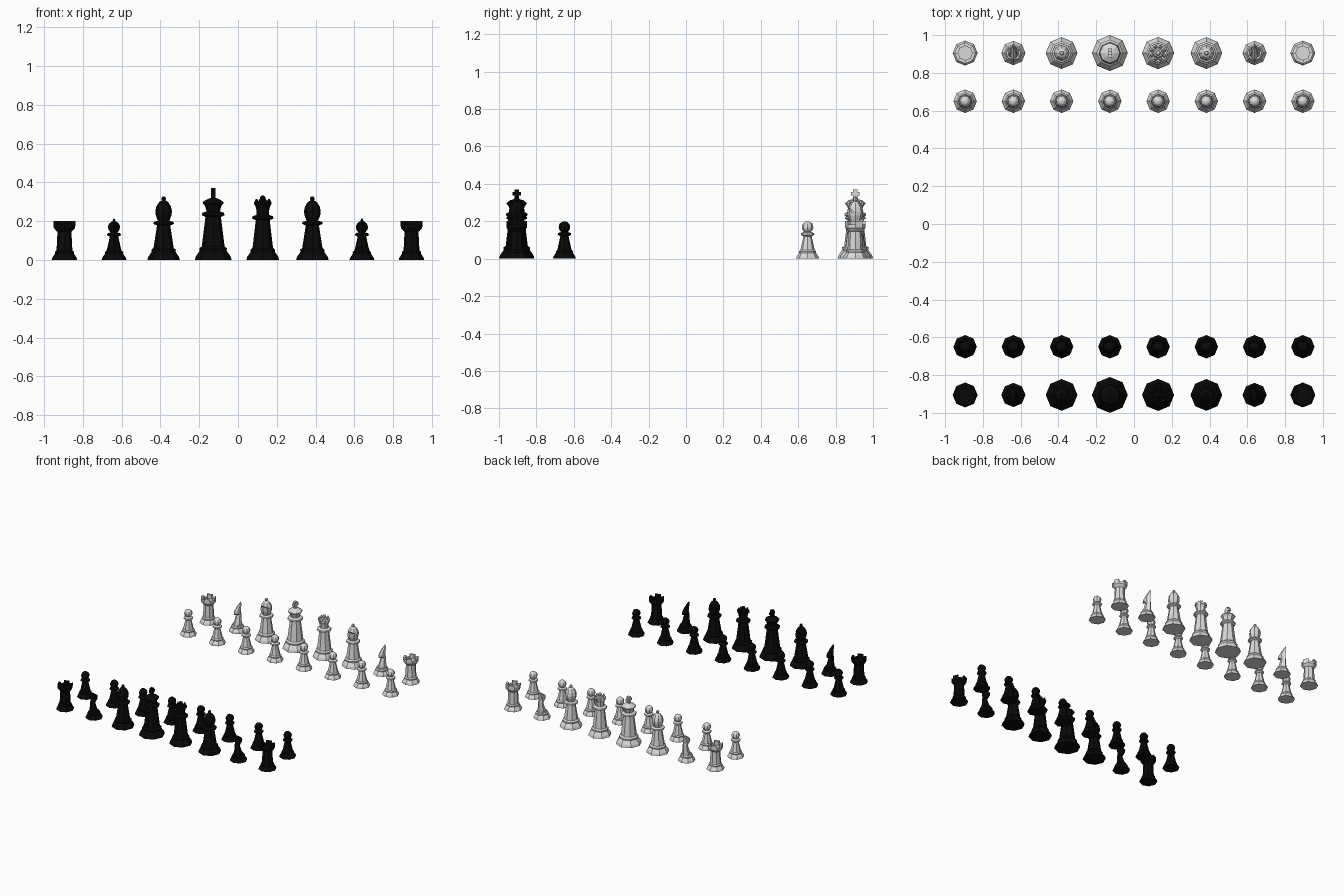
import bpy, bmesh, math
from mathutils import Vector

if "Cube" in bpy.data.objects:
    bpy.data.objects.remove(bpy.data.objects["Cube"])

SIDES = 8
COLS = [-0.894 + 0.2554 * i for i in range(8)]


def material(name, value):
    m = bpy.data.materials.new(name)
    m.diffuse_color = (value, value, value, 1)
    m.use_nodes = True
    m.node_tree.nodes["Principled BSDF"].inputs["Base Color"].default_value = m.diffuse_color
    return m


def loft(bm, rings):
    """Bridge closed rings of points and cap both ends."""
    vr = [[bm.verts.new(p) for p in ring] for ring in rings]
    for a, b in zip(vr, vr[1:]):
        n = len(a)
        for i in range(n):
            j = (i + 1) % n
            bm.faces.new((a[i], a[j], b[j], b[i]))
    bm.faces.new(vr[0][::-1])
    bm.faces.new(vr[-1])


def lathe(bm, profile, n=SIDES, cx=0, cy=0):
    loft(bm, [[(cx + r * math.cos(2 * math.pi * i / n),
                cy + r * math.sin(2 * math.pi * i / n), z) for i in range(n)]
              for r, z in profile])


def foot(r):
    """Stepped flaring foot shared by all pieces."""
    return [(r, 0), (r * .94, r * .2), (r * .73, r * .5), (r * .75, r * .63), (r * .62, r * .74)]


def ball(r, zc, start=0.15, end=0.97, n=6):
    out = []
    for i in range(n + 1):
        a = math.pi * (start + (end - start) * i / n)
        out.append((r * math.sin(a), zc - r * math.cos(a)))
    return out


def box(bm, sx, sy, z0, z1):
    loft(bm, [[(-sx, -sy, z), (sx, -sy, z), (sx, sy, z), (-sx, sy, z)] for z in (z0, z1)])


def pawn(bm):
    lathe(bm, foot(.062) + [(.022, .12), (.036, .128), (.034, .137), (.016, .143)]
          + ball(.031, .169, .2))


def rook(bm):
    lathe(bm, foot(.066) + [(.036, .145), (.042, .15), (.055, .165), (.056, .182),
                            (.037, .182), (.037, .172)])
    # battlements on alternate sides
    for k in range(0, SIDES, 2):
        a, b = (2 * math.pi * t / SIDES for t in (k, k + 1))
        quad = [(.037, a), (.056, a), (.056, b), (.037, b)]
        loft(bm, [[(r * math.cos(t), r * math.sin(t), z) for r, t in quad] for z in (.18, .202)])


def knight(bm):
    lathe(bm, foot(.064) + [(.038, .055)])
    # horse neck and head: back y, front y, height, half width
    sections = [(-.042, .042, .045, .03), (-.04, .024, .085, .023), (-.039, .006, .125, .018),
                (-.041, .047, .143, .017), (-.043, .042, .16, .017),
                (-.046, .004, .188, .012), (-.047, -.036, .214, .003)]
    rings = []
    for b, f, z, w in sections:
        p, q = b + (f - b) * .3, b + (f - b) * .7
        rings.append([(0, b, z), (w, p, z), (w * .9, q, z), (0, f, z), (-w * .9, q, z), (-w, p, z)])
    loft(bm, rings)


def bishop(bm):
    lathe(bm, foot(.084) + [(.034, .178), (.053, .186), (.051, .196), (.03, .202), (.041, .232),
                            (.043, .252), (.038, .275), (.024, .298), (.009, .307)]
          + ball(.012, .316, .3, .95, 4))


def queen(bm):
    lathe(bm, foot(.085) + [(.036, .205), (.055, .214), (.053, .225), (.031, .233),
                            (.034, .265), (.046, .296), (.03, .296), (.022, .307), (.01, .31)]
          + ball(.014, .319, .3, .95, 4))
    # crown points
    for k in range(SIDES):
        t = 2 * math.pi * (k + .5) / SIDES
        lathe(bm, [(.012, .285), (.012, .298), (.004, .314)], 4,
              .035 * math.cos(t), .035 * math.sin(t))


def king(bm):
    lathe(bm, foot(.095) + [(.04, .222), (.058, .231), (.056, .243), (.034, .251),
                            (.043, .28), (.055, .294), (.05, .302), (.028, .314), (.012, .32)])
    # cross finial
    box(bm, .011, .011, .31, .37)
    box(bm, .011, .023, .337, .356)


def make_mesh(name, build):
    bm = bmesh.new()
    build(bm)
    bmesh.ops.recalc_face_normals(bm, faces=bm.faces)
    me = bpy.data.meshes.new(name)
    bm.to_mesh(me)
    bm.free()
    return me


def slit(me):
    """Cut the slanted slot in the front of the bishop head."""
    body = bpy.data.objects.new("bishop_body", me)
    cutter = bpy.data.objects.new("slot_cutter", make_mesh(
        "slot", lambda bm: box(bm, .08, .03, -.005, .005)))
    cutter.location = Vector((0, .036, .268))
    cutter.rotation_euler = (math.radians(40), 0, 0)
    cutter.hide_render = True
    for o in (body, cutter):
        bpy.context.collection.objects.link(o)
    mod = body.modifiers.new("slot", 'BOOLEAN')
    mod.operation, mod.solver, mod.object = 'DIFFERENCE', 'EXACT', cutter
    bpy.context.view_layer.update()
    dg = bpy.context.evaluated_depsgraph_get()
    out = bpy.data.meshes.new_from_object(body.evaluated_get(dg))
    for o in (body, cutter):
        bpy.data.objects.remove(o)
    return out


builders = dict(pawn=pawn, rook=rook, knight=knight, bishop=bishop, queen=queen, king=king)
meshes = {n: make_mesh(n, f) for n, f in builders.items()}
meshes["bishop"] = slit(meshes["bishop"])

back_row = ["rook", "knight", "bishop", "king", "queen", "bishop", "knight", "rook"]

# two armies facing each other
for side, sign, mat in (("dark", -1, material("black", .003)),
                        ("light", 1, material("light_grey", .7))):
    army = {}
    for n, me in meshes.items():
        army[n] = me.copy()
        army[n].materials.clear()
        army[n].materials.append(mat)
    for row, y in ((back_row, .905), (["pawn"] * 8, .65)):
        for i, n in enumerate(row):
            ob = bpy.data.objects.new(f"{side}_{n}_{i + 1}", army[n])
            ob.location = (COLS[i], sign * y, 0)
            ob.rotation_euler.z = math.pi if sign > 0 else 0
            bpy.context.collection.objects.link(ob)
